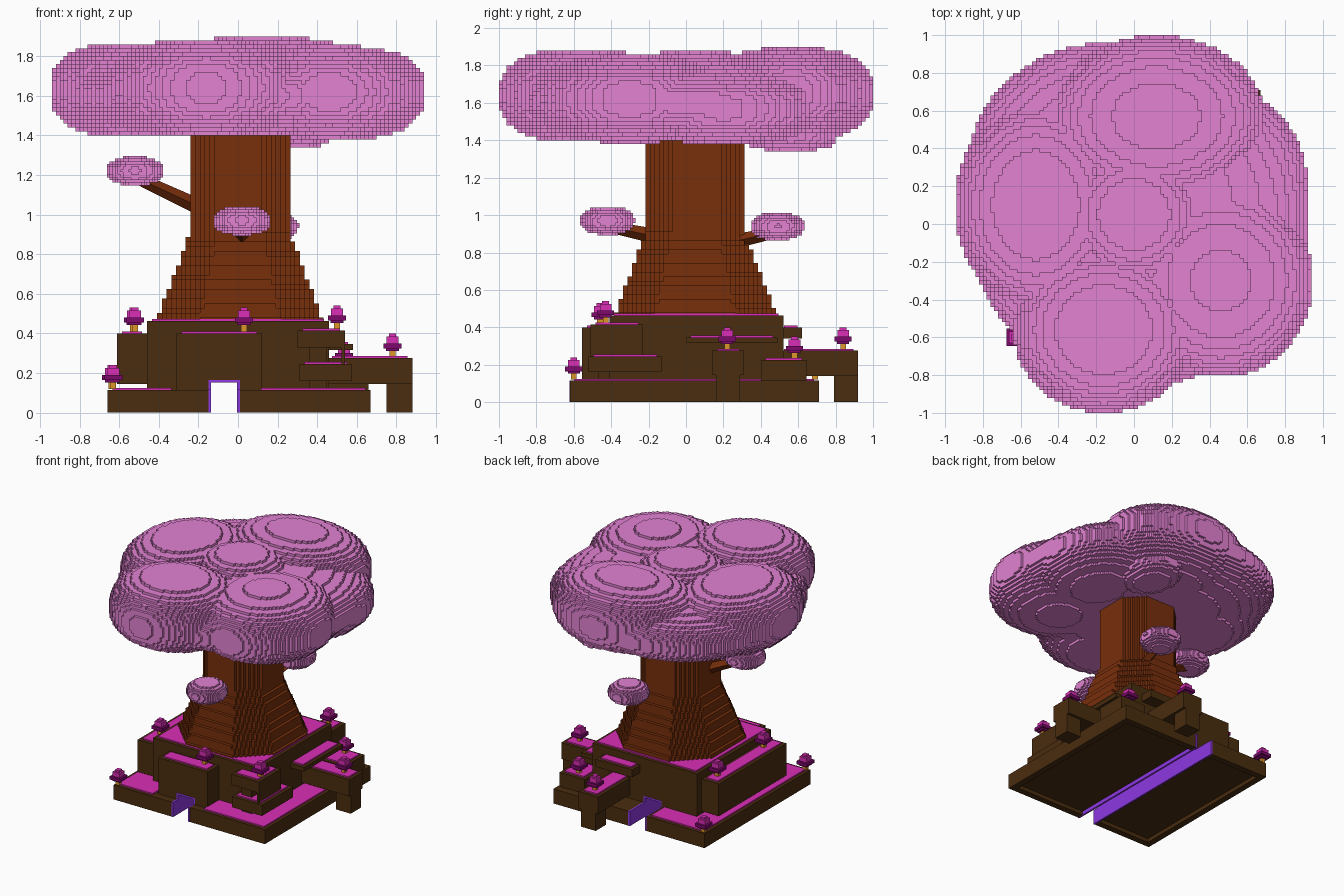
import bpy, bmesh, math
from mathutils import Vector

if "Cube" in bpy.data.objects:
    bpy.data.objects.remove(bpy.data.objects["Cube"])


def mat(name, r, g, b):
    m = bpy.data.materials.new(name)
    lin = [((c / 255 + 0.055) / 1.055) ** 2.4 if c > 10 else c / 255 / 12.92 for c in (r, g, b)]
    m.diffuse_color = (*lin, 1)
    m.use_nodes = True
    m.node_tree.nodes["Principled BSDF"].inputs["Base Color"].default_value = m.diffuse_color
    return m


BLOSSOM = mat("blossom pink", 226, 130, 210)
BARK = mat("bark brown", 120, 47, 11)
EARTH = mat("dark earth", 74, 45, 15)
MOSS = mat("magenta moss", 218, 46, 182)
PURPLE = mat("portal purple", 142, 56, 226)
PLUM = mat("dark plum", 125, 8, 108)
ORANGE = mat("lantern orange", 222, 150, 40)


def finish(bm, name, material):
    me = bpy.data.meshes.new(name)
    bm.to_mesh(me)
    bm.free()
    me.materials.append(material)
    ob = bpy.data.objects.new(name, me)
    bpy.context.collection.objects.link(ob)
    return ob


def boxes(name, material, items):
    """One object from boxes given as (x0, x1, y0, y1, z0, z1)."""
    bm = bmesh.new()
    for x0, x1, y0, y1, z0, z1 in items:
        vs = bmesh.ops.create_cube(bm, size=1)["verts"]
        for v in vs:
            v.co = Vector(((x0 + x1) / 2 + v.co.x * (x1 - x0),
                           (y0 + y1) / 2 + v.co.y * (y1 - y0),
                           (z0 + z1) / 2 + v.co.z * (z1 - z0)))
    return finish(bm, name, material)


DIRS = {(1, 0, 0): ((1, 0, 0), (1, 1, 0), (1, 1, 1), (1, 0, 1)),
        (-1, 0, 0): ((0, 0, 0), (0, 0, 1), (0, 1, 1), (0, 1, 0)),
        (0, 1, 0): ((0, 1, 0), (0, 1, 1), (1, 1, 1), (1, 1, 0)),
        (0, -1, 0): ((0, 0, 0), (1, 0, 0), (1, 0, 1), (0, 0, 1)),
        (0, 0, 1): ((0, 0, 1), (1, 0, 1), (1, 1, 1), (0, 1, 1)),
        (0, 0, -1): ((0, 0, 0), (0, 1, 0), (1, 1, 0), (1, 0, 0))}


def voxel_object(name, material, cells, step):
    """Outer skin of a set of integer cells."""
    bm = bmesh.new()
    verts = {}
    for i, j, k in cells:
        for (a, b, c), quad in DIRS.items():
            if (i + a, j + b, k + c) in cells:
                continue
            face = []
            for p, q, r in quad:
                key = (i + p, j + q, k + r)
                if key not in verts:
                    verts[key] = bm.verts.new([n * step for n in key])
                face.append(verts[key])
            bm.faces.new(face)
    return finish(bm, name, material)


def lobe_cells(lobes, step, power):
    """Cells inside any rounded lobe (cx, cy, cz, rx, ry, rz)."""
    cells = set()
    for c in lobes:
        lo = [math.floor((c[a] - c[a + 3]) / step) for a in range(3)]
        hi = [math.ceil((c[a] + c[a + 3]) / step) for a in range(3)]
        for i in range(lo[0], hi[0] + 1):
            for j in range(lo[1], hi[1] + 1):
                rho = math.hypot(((i + .5) * step - c[0]) / c[3], ((j + .5) * step - c[1]) / c[4])
                if rho >= 1:
                    continue
                h = c[5] * (1 - rho ** power) ** (1 / power)
                for k in range(lo[2], hi[2] + 1):
                    if abs((k + .5) * step - c[2]) < h:
                        cells.add((i, j, k))
    return cells


# Canopy: five lobes, a centre bump and a wide body that fills between them
canopy = [(.12, .57, 1.65, .57, .43, .25), (-.52, .10, 1.63, .43, .54, .24),
          (-.16, -.56, 1.64, .48, .44, .25), (.46, -.30, 1.62, .49, .51, .235),
          (.50, .20, 1.57, .42, .50, .19), (0, .05, 1.64, .36, .36, .25),
          (.02, .04, 1.60, .91, .90, .21), (-.14, .30, 1.60, .74, .66, .20),
          (.30, .56, 1.43, .20, .25, .09)]
voxel_object("canopy", BLOSSOM, lobe_cells(canopy, .02, 2.6), .02)

# Small puffs on branches
puffs = [("left_puff", (-.52, 0, 1.22), (-.20, .02, 1.04)),
         ("front_puff", (.02, -.42, .97), (.02, -.18, .89)),
         ("back_puff", (.16, .49, .94), (.12, .22, .85))]
for name, c, root in puffs:
    voxel_object(name, BLOSSOM, lobe_cells([(*c, .145, .145, .075)], .0135, 2.3), .0135)
    a, b = Vector(root), Vector(c) - Vector((0, 0, .03))
    bm = bmesh.new()
    bmesh.ops.create_cone(bm, cap_ends=True, segments=4, radius1=.04, radius2=.03, depth=(b - a).length)
    ob = finish(bm, name.replace("puff", "branch"), BARK)
    ob.location = (a + b) / 2
    ob.rotation_euler = (b - a).to_track_quat('Z', 'Y').to_euler()

# Trunk: stepped, eight-sided, flaring to the base
S = .024
trunk = set()
for k in range(19, 61):
    z = (k + .5) * S
    r = max(.418 - (z - .47) * .38, .25)
    for i in range(-20, 21):
        for j in range(-20, 23):
            x, y = abs((i + .5) * S - .01), abs((j + .5) * S - .05)
            if x < r and y < r + .012 and x + y < 1.5 * r:
                trunk.add((i, j, k))
voxel_object("trunk", BARK, trunk, S)

# Stepped base; every block is split around the tunnel
TX0, TX1, TZ = -.15, .01, .165


def around_tunnel(b):
    x0, x1, y0, y1, z0, z1 = b
    if z0 >= TZ or x1 <= TX0 or x0 >= TX1:
        return [b]
    out = [(x0, TX0, y0, y1, z0, z1), (TX1, x1, y0, y1, z0, z1)]
    if z1 > TZ:
        out.append((TX0, TX1, y0, y1, TZ, z1))
    return out


def moss_plates(name, blocks, m=.025):
    boxes(name, MOSS, [(b[0] + m, b[1] - m, b[2] + m, b[3] - m, b[5] - .002, b[5] + .01) for b in blocks])


def terrace(name, *blocks, moss=True):
    boxes(name, EARTH, [p for b in blocks for p in around_tunnel(b)])
    if moss:
        moss_plates(name + "_moss", blocks)


LX0, LX1, LY0, LY1, W = -.66, .67, -.62, .71, .05
terrace("lower_wall", (LX0, LX1, LY0, LY0 + W, 0, .115), (LX0, LX1, LY1 - W, LY1, 0, .115),
        (LX0, LX0 + W, LY0 + W, LY1 - W, 0, .115), (LX1 - W, LX1, LY0 + W, LY1 - W, 0, .115), moss=False)
terrace("lower_terrace", (LX0 + .01, LX1 - .01, LY0 + .01, LY1 - .01, .03, .113), moss=False)
moss_plates("lower_moss", [(LX0, -.31, LY0, -.37, 0, .115), (LX0, -.43, -.42, LY1, 0, .115),
                           (-.48, TX0, .48, LY1, 0, .115), (.43, LX1, LY0, .45, 0, .115),
                           (.09, .48, LY0, -.37, 0, .115)])
terrace("main_terrace", (-.46, .46, -.41, .52, .03, .463))
terrace("left_terrace", (-.61, -.46, -.39, .46, .145, .40))
terrace("front_terrace", (-.31, .12, -.555, -.41, .11, .40))
terrace("corner_low_step", (.31, .575, -.52, -.13, .16, .245))
terrace("corner_high_step", (.30, .54, -.51, -.23, .33, .415))
boxes("corner_post", EARTH, [(.523, .54, -.51, -.23, .24, .34), (.36, .45, -.47, -.40, .10, .34)])
terrace("right_step", (.44, .58, .0, .49, .315, .347))
terrace("right_back_step", (.44, .66, .40, .645, .11, .225))
terrace("right_arm", (.45, .88, .14, .31, .145, .275))
terrace("back_step", (.04, .36, .50, .62, .34, .40))
terrace("back_arm", (.13, .30, .50, .92, .14, .275))
boxes("arm_pillars", EARTH, [(.75, .88, .16, .29, 0, .15), (.15, .28, .79, .92, 0, .15)])

# Tunnel lining: tall under the terraces, low where it crosses the outer wall
T = .014
sides = [(TX0, TX0 + T), (TX1 - T, TX1)]
boxes("tunnel_lining", PURPLE,
      [(a, b, LY0 - .002, LY1 + .002, 0, .116) for a, b in sides]
      + [(a, b, -.557, .522, .116, TZ) for a, b in sides]
      + [(TX0 + T, TX1 - T, -.557, .522, TZ - T, TZ)])

# Lanterns
spots = [(-.63, -.60, .12), (-.64, .69, .12), (-.52, -.23, .41), (-.53, .36, .41), (.03, -.46, .41),
         (.50, -.43, .42), (.78, .22, .28), (.535, .58, .23), (.21, .84, .28)]


def stack(w, z0, z1):
    return [(x - w, x + w, y - w, y + w, z + z0, z + z1) for x, y, z in spots]


boxes("lantern_posts", ORANGE, stack(.015, 0, .045))
boxes("lantern_bowls", PLUM, stack(.032, .032, .05) + stack(.046, .045, .07))
boxes("lantern_flames", MOSS, stack(.031, .07, .105) + stack(.018, .105, .12))
